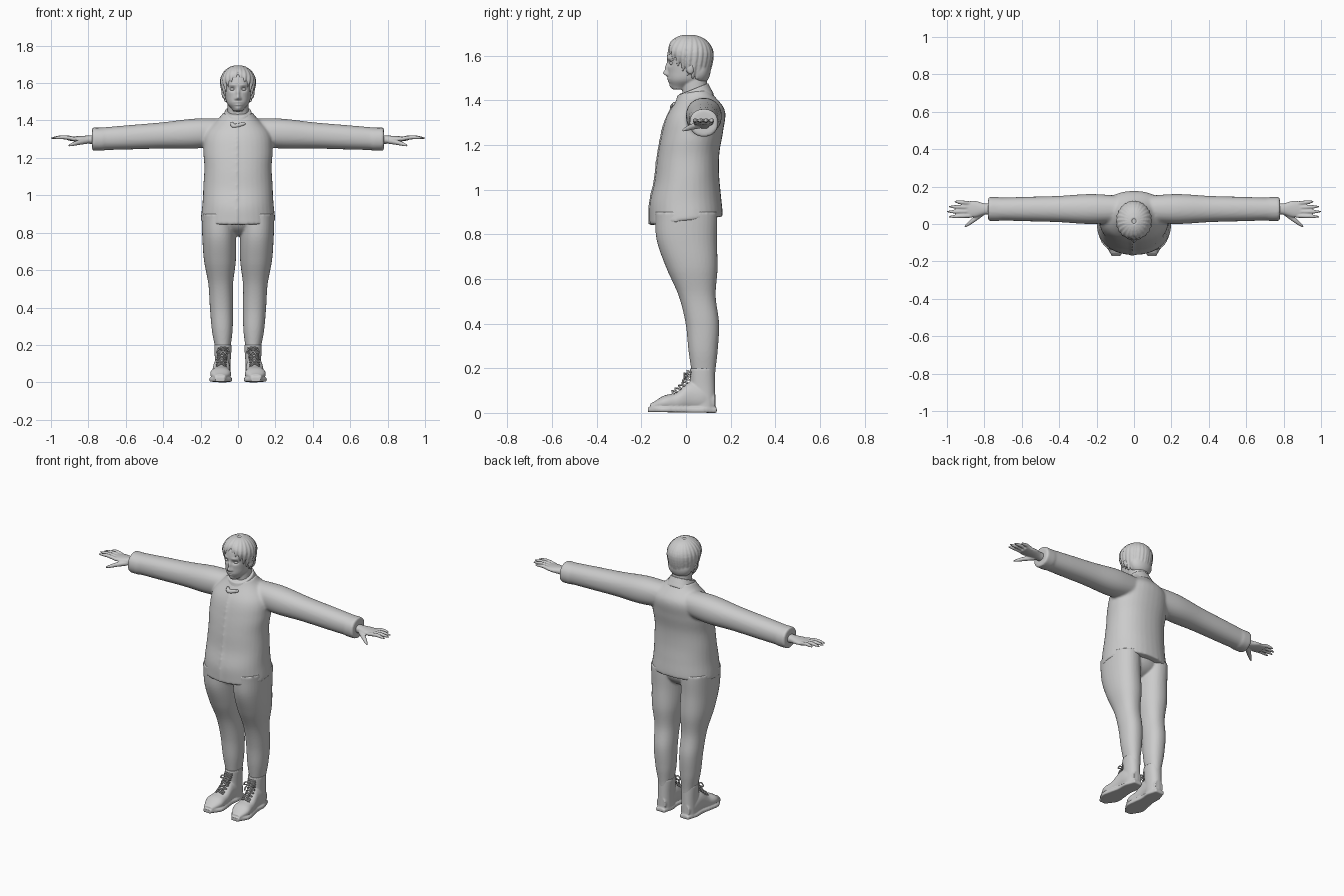
import bpy, bmesh
from math import sin, cos, pi, exp, radians
from mathutils import Vector, Matrix

if "Cube" in bpy.data.objects:
    bpy.data.objects.remove(bpy.data.objects["Cube"])

shade = (0.6, 0.6, 0.6, 1)
grey = bpy.data.materials.new("plain grey")
grey.use_nodes = True
grey.diffuse_color = shade
for node in grey.node_tree.nodes:
    if node.type == 'BSDF_PRINCIPLED':
        node.inputs["Base Color"].default_value = shade


def curve(values, t):
    """Smooth curve through evenly spaced values, numbers or vectors; a single number is constant."""
    if isinstance(values, (int, float)):
        return values
    last = len(values) - 1
    i = min(int(t * last), last - 1)
    t = t * last - i
    a, b, c, d = (values[min(max(i + k, 0), last)] for k in (-1, 0, 1, 2))
    return b + (c - a) * (t / 2) + (a * 2 - b * 5 + c * 4 - d) * (t * t / 2) \
        + (b * 3 - a - c * 3 + d) * (t ** 3 / 2)


def skin(bm, rings):
    """Closed skin over rings of points."""
    loops = [[bm.verts.new(point) for point in ring] for ring in rings]
    count = len(loops[0])
    for low, high in zip(loops, loops[1:]):
        for i in range(count):
            j = (i + 1) % count
            bm.faces.new((low[i], low[j], high[j], high[i]))
    bm.faces.new(loops[0][::-1])
    bm.faces.new(loops[-1])


def loft(bm, start, end, width, depth, shift=0, axis='z', power=2.2, tilt=0, steps=36, sides=36):
    """Superellipse sections from start to end; shift sways the centre along the depth."""
    across = Vector((0, 1, 0)) if axis == 'x' else Vector((1, 0, 0))
    along = Vector((0, 1, tilt)) if axis == 'z' else Vector((0, 0, 1))
    outline = []
    for i in range(sides):
        angle = 2 * pi * i / sides
        outline.append([abs(w) ** (2 / power) * (1 if w > 0 else -1) for w in (cos(angle), sin(angle))])
    rings = []
    for k in range(steps + 1):
        t = k / steps
        centre = Vector(start).lerp(Vector(end), t)
        wide, deep, sway = curve(width, t), curve(depth, t), curve(shift, t)
        centre[2 if along.y == 0 else 1] += sway
        rings.append([centre + across * (wide * c) + along * (deep * s) for c, s in outline])
    skin(bm, rings)


def tube(bm, points, radius, steps=16, sides=10):
    """Round tube along points with a radius profile."""
    points = [Vector(point) for point in points]
    path = [curve(points, k / steps) for k in range(steps + 1)]
    chord = path[-1] - path[0]
    normal = chord.cross(path[steps // 2] - path[0])
    normal = (normal if normal.length > 1e-6 else chord.orthogonal()).normalized()
    rings = []
    for k, centre in enumerate(path):
        ahead = (path[min(k + 1, steps)] - path[max(k - 1, 0)]).normalized()
        u = (normal - ahead * normal.dot(ahead)).normalized()
        v = ahead.cross(u)
        size = curve(radius, k / steps)
        rings.append([centre + (u * cos(2 * pi * i / sides) + v * sin(2 * pi * i / sides)) * size
                      for i in range(sides)])
    skin(bm, rings)


def ball(bm, centre, radii):
    place = Matrix.Translation(centre) @ Matrix.Diagonal((*radii, 1))
    bmesh.ops.create_icosphere(bm, subdivisions=4, radius=1, matrix=place)


def mirror(bm):
    copy = bmesh.ops.duplicate(bm, geom=bm.verts[:] + bm.edges[:] + bm.faces[:])["geom"]
    for element in copy:
        if isinstance(element, bmesh.types.BMVert):
            element.co.x = -element.co.x


def finish(bm, name, voxel=None, relax=3):
    """Make the object; with a voxel size, melt its pieces into one skin."""
    bmesh.ops.recalc_face_normals(bm, faces=bm.faces[:])
    mesh = bpy.data.meshes.new(name)
    bm.to_mesh(mesh)
    bm.free()
    part = bpy.data.objects.new(name, mesh)
    bpy.context.scene.collection.objects.link(part)
    if voxel:
        melt = part.modifiers.new("melt", 'REMESH')
        melt.mode, melt.voxel_size = 'VOXEL', voxel
        soften = part.modifiers.new("soften", 'SMOOTH')
        soften.factor, soften.iterations = 0.5, relax
        graph = bpy.context.evaluated_depsgraph_get()
        part.data = bpy.data.meshes.new_from_object(part.evaluated_get(graph))
        part.modifiers.clear()
    part.data.materials.clear()
    part.data.materials.append(grey)
    part.data.shade_smooth()
    return part


# Jacket: sleeves, cuffs, body and front placket
bm = bmesh.new()
sleeve = (.07, .08, .07, .065, .06)
loft(bm, (.05, .08, 1.34), (.76, .08, 1.3), width=sleeve, depth=sleeve, axis='x')
loft(bm, (.72, .08, 1.3), (.78, .08, 1.3), width=.064, depth=.062, axis='x')
mirror(bm)
girth = (.2, .19, .185, .18, .185, .17, .08)
belly = (.165, .16, .145, .14, .14, .13, .07)
sway = (0, -.01, -.01, -.01, 0, .01, 0)
hem, top, lean, tilt = .86, 1.44, .04, .12
loft(bm, (0, 0, hem), (0, lean, top), width=girth, depth=belly, shift=sway, tilt=tilt)
placket = []
for k in range(9):
    t = k / 9
    reach = curve(belly, t)
    placket.append((-.01, lean * t + curve(sway, t) - reach, hem + (top - hem) * t - tilt * reach))
tube(bm, placket, radius=.006, steps=40)
finish(bm, "jacket", voxel=.008, relax=5)

# Standing collar with a front tab
bm = bmesh.new()
loft(bm, (0, .035, 1.39), (0, .03, 1.45), width=(.095, .08, .07), depth=(.09, .08, .07), tilt=.4)
tube(bm, [(-.035, -.05, 1.39), (-.02, -.06, 1.37), (.04, -.055, 1.385)], radius=(.008, .013, .008))
finish(bm, "collar", voxel=.004)

# Hands: palm, four fingers and thumb
bm = bmesh.new()
loft(bm, (.74, .08, 1.295), (.91, .08, 1.303), width=(.03, .03, .044, .038),
     depth=(.027, .022, .016, .01), axis='x')
for i in range(4):
    base, tip, reach = .11 - .022 * i, .12 - .027 * i, 1 - .01 * (i - 2) ** 2
    tube(bm, [(.87, base, 1.3), ((.87 + reach) / 2, (base + tip) / 2, 1.31), (reach, tip, 1.305)],
         radius=(.011, .011, .01, .004))
tube(bm, [(.81, .06, 1.29), (.86, .02, 1.28), (.905, -.015, 1.265)], radius=(.016, .014, .011, .005))
mirror(bm)
finish(bm, "hands", voxel=.004)

# Trousers
bm = bmesh.new()
loft(bm, (.08, .08, .15), (.105, 0, .9), width=(.037, .055, .062, .066, .085, .09, .09),
     depth=(.05, .065, .075, .083, .115, .135, .14), shift=(0, .01, .02, .01, 0, -.01, 0))
mirror(bm)
ball(bm, (0, 0, .88), (.17, .13, .1))
finish(bm, "trousers", voxel=.006)

# Boots: shaft, foot and sole
bm = bmesh.new()
loft(bm, (.083, .077, .02), (.08, .073, .2), width=(.042, .042, .047), depth=.056)
loft(bm, (.082, .13, .05), (.096, -.16, .03), width=(.03, .043, .045, .05, .055, .03),
     depth=(.04, .06, .065, .045, .032, .012), shift=(0, .02, .03, .01, .01, 0), axis='y')
loft(bm, (.082, .138, .011), (.096, -.17, .015), width=(.03, .047, .045, .055, .06, .025),
     depth=.011, axis='y', power=7)
mirror(bm)
finish(bm, "boots", voxel=.005, relax=2)

# Laces: crossings up the instep and a bow
bm = bmesh.new()
instep = [Vector((.09, -.065, .092)), Vector((.086, -.005, .142)), Vector((.08, .01, .19))]
crossings = 8
for i in range(crossings):
    low, high = curve(instep, i / crossings), curve(instep, (i + 1) / crossings)
    for side in (-1, 1):
        tube(bm, [low + Vector((-side * .026, .012, -.008)), (low + high) / 2 + Vector((0, -.004, .003)),
                  high + Vector((side * .026, .012, -.008))], radius=.004, steps=6, sides=6)
knot = Vector((.08, .004, .168))
for side in (-1, 1):
    loop = [(0, 0, 0), (.02, -.012, .01), (.034, -.01, -.01), (.004, 0, -.006)]
    end = [(0, 0, 0), (.018, -.016, -.02), (.024, -.02, -.04)]
    for strand in (loop, end):
        tube(bm, [knot + Vector((side * x, y, z)) for x, y, z in strand], radius=.004, sides=6)
mirror(bm)
finish(bm, "laces")

# Head, neck and ears
bm = bmesh.new()
loft(bm, (0, .045, 1.37), (0, .035, 1.53), width=.056, depth=.057)
loft(bm, (0, .01, 1.45), (0, .02, 1.69), width=(.025, .058, .069, .074, .075, .066, .02),
     depth=(.03, .08, .094, .098, .1, .085, .02), shift=(-.04, -.01, 0, 0, 0, 0, 0))
ball(bm, (.077, .02, 1.545), (.011, .018, .028))
mirror(bm)
head = finish(bm, "head", voxel=.004)

# Face relief: side, height above the mouth, push along y, spread in width and height
mouth = 1.49
relief = {
    "socket": (.03, .077, .012, .016, .011), "brow": (.03, .1, -.004, .02, .008),
    "nose tip": (0, .032, -.018, .012, .012), "nose bridge": (0, .055, -.013, .009, .022),
    "nostril": (.012, .026, -.006, .007, .007), "upper lip": (0, .007, -.005, .02, .005),
    "lower lip": (0, -.006, -.005, .017, .005), "chin": (0, -.027, -.007, .018, .012),
}
for vert in head.data.vertices:
    if vert.co.y < -.02:
        side, height = abs(vert.co.x), vert.co.z - mouth
        vert.co.y += sum(push * exp(-((side - x) / wide) ** 2 - ((height - z) / tall) ** 2)
                         for x, z, push, wide, tall in relief.values())

# Eyes
bm = bmesh.new()
ball(bm, (.03, -.062, 1.567), (.013, .012, .009))
mirror(bm)
finish(bm, "eyes")

# Hair: cap, nape and swept locks falling from the parting
bm = bmesh.new()
ball(bm, (0, .025, 1.6), (.086, .094, .088))
ball(bm, (0, .06, 1.535), (.074, .05, .065))
for i in range(12):
    around = radians(10 + 15 * i)
    fall = radians(min(75 + 13 * i, 155))
    lock = []
    for k in range(7):
        t = k / 6
        drop = .14 + (fall - .14) * t
        turn = around + .25 * (1 - t) * sin(around)
        below = max(drop - pi / 2, 0)
        spread = 1 - .18 * below if below else sin(drop)
        lock.append((.083 * spread * sin(turn), .015 - .096 * spread * cos(turn),
                     1.6 + cos(drop) * (.115 if below else .085)))
    tube(bm, lock, radius=(.012, .015, .015, .005), sides=8)
mirror(bm)
finish(bm, "hair", voxel=.0045, relax=2)
